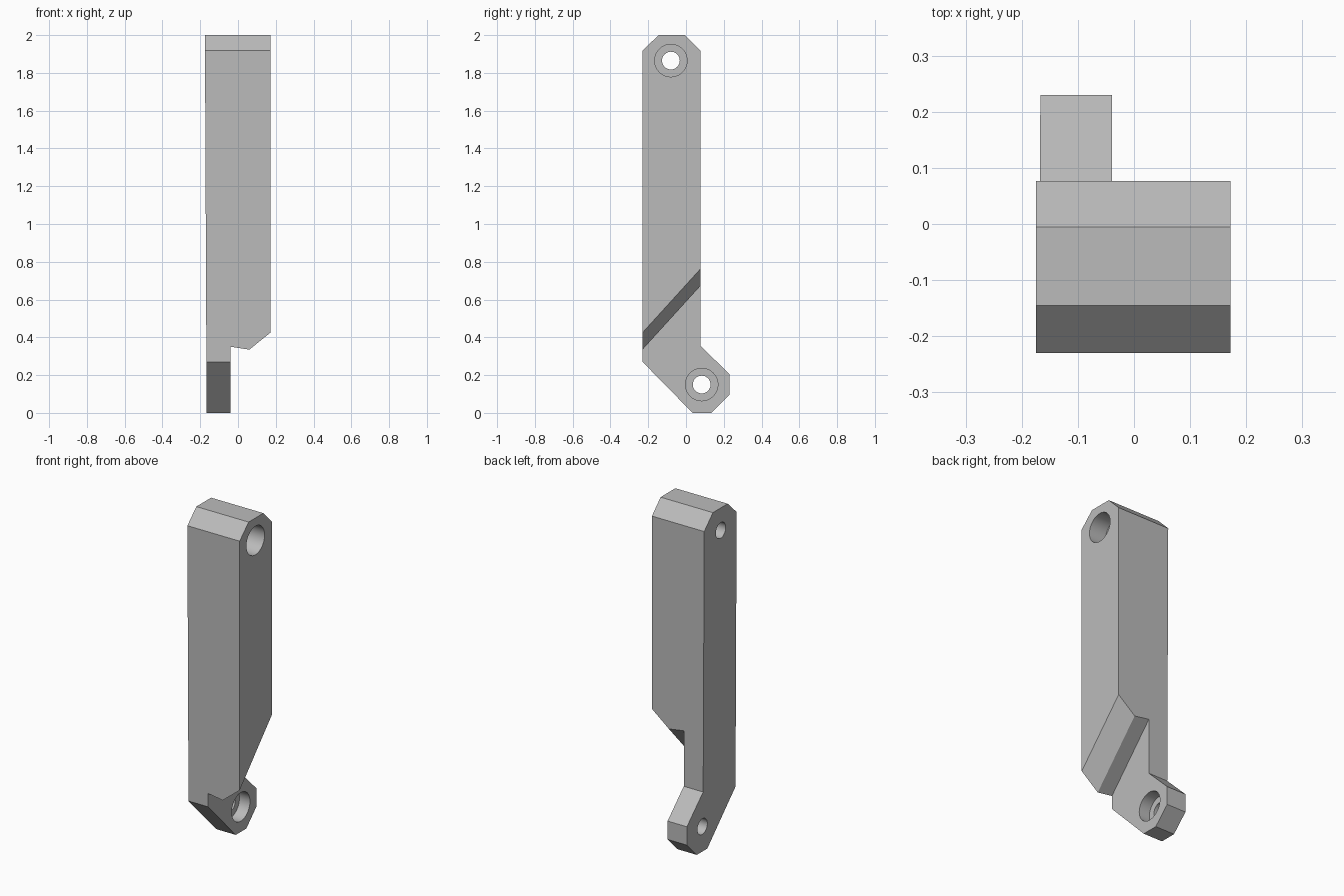
import bpy, bmesh, math
from mathutils import Matrix, Vector

cube = bpy.data.objects.get("Cube")
if cube:
    bpy.data.objects.remove(cube, do_unlink=True)

grey = bpy.data.materials.new("light_grey")
grey.use_nodes = True
COLOUR = (0.5, 0.5, 0.5, 1)
grey.diffuse_color = COLOUR
grey.node_tree.nodes["Principled BSDF"].inputs["Base Color"].default_value = COLOUR


def finish(name, bm):
    bmesh.ops.recalc_face_normals(bm, faces=bm.faces)
    mesh = bpy.data.meshes.new(name)
    bm.to_mesh(mesh)
    bm.free()
    mesh.materials.append(grey)
    obj = bpy.data.objects.new(name, mesh)
    bpy.context.collection.objects.link(obj)
    return obj


def prism(name, points, sweep):
    """Close a polygon and sweep it along a vector."""
    bm = bmesh.new()
    face = bm.faces.new([bm.verts.new(p) for p in points])
    out = bmesh.ops.extrude_face_region(bm, geom=[face])
    moved = [v for v in out["geom"] if isinstance(v, bmesh.types.BMVert)]
    bmesh.ops.translate(bm, verts=moved, vec=Vector(sweep))
    return finish(name, bm)


def bore(name, radius, x0, x1, y, z):
    """Cylinder along x."""
    bm = bmesh.new()
    bmesh.ops.create_cone(
        bm, cap_ends=True, segments=40, radius1=radius, radius2=radius, depth=x1 - x0,
        matrix=Matrix.Translation(((x0 + x1) / 2, y, z)) @ Matrix.Rotation(math.pi / 2, 4, "Y"))
    return finish(name, bm)


# Arm: side outline with chamfered top and offset foot
LEFT, RIGHT, STEP = -0.175, 0.172, -0.039
outline = [(-0.23, 1.918), (-0.145, 2), (-0.005, 2), (0.077, 1.918), (0.077, 0.355),
           (0.23, 0.205), (0.23, 0.095), (0.135, 0), (0.035, 0), (-0.23, 0.27)]
arm = prism("lever_arm", [(LEFT, y, z) for y, z in outline], (RIGHT - LEFT, 0, 0))

# Slight draft on the flat outer side
for v in arm.data.vertices:
    if v.co.x < 0:
        v.co.x += 0.0045 * (2 - v.co.z)

# Slanted step that thins the foot, with a chamfered lip
slope = 1.1
section = [(STEP, 0.35), (0.06, 0.335), (RIGHT, 0.425), (0.4, 0.61), (0.4, -1.5), (STEP, -1.5)]
y0, y1 = -0.4, 0.4
step = prism("step_cutter", [(x, y0, z + slope * (y0 + 0.23)) for x, z in section],
             (0, y1 - y0, slope * (y1 - y0)))
cutters = [step]

# Stepped bolt holes at both ends
for end, y, z, face_x, depth in (("top", -0.08, 1.865, RIGHT, 0.11),
                                 ("foot", 0.083, 0.15, STEP, 0.07)):
    cutters.append(bore(end + "_counterbore", 0.086, face_x - depth, face_x + 0.05, y, z))
    cutters.append(bore(end + "_through_hole", 0.047, -0.4, 0.4, y, z))

bpy.ops.object.select_all(action="DESELECT")
bpy.context.view_layer.objects.active = arm
arm.select_set(True)
for cutter in cutters:
    cutter.hide_render = True
    mod = arm.modifiers.new(cutter.name, "BOOLEAN")
    mod.operation = "DIFFERENCE"
    mod.solver = "EXACT"
    mod.object = cutter
    bpy.ops.object.modifier_apply(modifier=mod.name)
for cutter in cutters:
    bpy.data.objects.remove(cutter, do_unlink=True)

bpy.ops.object.shade_smooth_by_angle(angle=math.radians(25))
